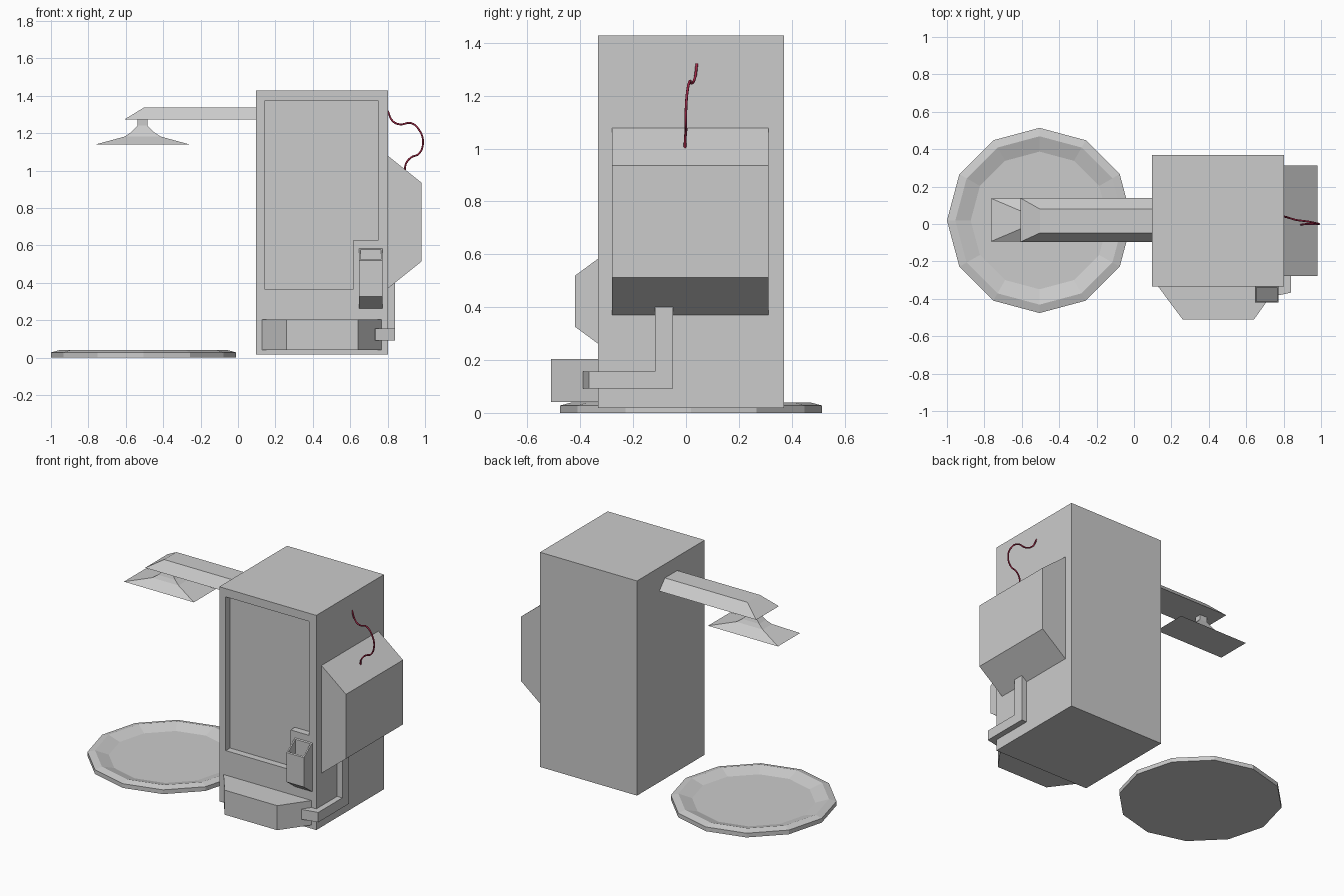
import bpy, bmesh
from math import cos, sin, tau
from mathutils import Vector

if "Cube" in bpy.data.objects:
    bpy.data.objects.remove(bpy.data.objects["Cube"])


def loft(name, rings):
    """Closed solid skinned through rings of equal point count, capped at both ends."""
    bm = bmesh.new()
    loops = [[bm.verts.new(p) for p in ring] for ring in rings]
    n = len(loops[0])
    for a, b in zip(loops, loops[1:]):
        for i in range(n):
            j = (i + 1) % n
            bm.faces.new((a[i], a[j], b[j], b[i]))
    bm.faces.new(loops[0][::-1])
    bm.faces.new(loops[-1])
    bmesh.ops.recalc_face_normals(bm, faces=bm.faces)
    mesh = bpy.data.meshes.new(name)
    bm.to_mesh(mesh)
    bm.free()
    obj = bpy.data.objects.new(name, mesh)
    bpy.context.collection.objects.link(obj)
    return obj


def prism(name, profile, axis, lo, hi):
    """Extrude a 2D profile along axis 'x' (y,z), 'y' (x,z) or 'z' (x,y)."""
    place = {'x': lambda a, b, t: (t, a, b),
             'y': lambda a, b, t: (a, t, b),
             'z': lambda a, b, t: (a, b, t)}[axis]
    return loft(name, [[place(a, b, t) for a, b in profile] for t in (lo, hi)])


def rect(x0, x1, y0, y1, z):
    return [(x0, y0, z), (x1, y0, z), (x1, y1, z), (x0, y1, z)]


FRONT, BACK = -0.333, 0.37

# Main cabinet with an L-shaped recessed front panel
cabinet = loft("cabinet", [rect(0.097, 0.802, FRONT, BACK, z) for z in (0.018, 1.428)])
cutter = prism("panel_cutter", [(0.144, 0.364), (0.615, 0.364), (0.615, 0.626),
                                (0.749, 0.626), (0.749, 1.374), (0.144, 1.374)],
               'y', FRONT - 0.1, FRONT + 0.045)
cutter.hide_render = True
cutter.hide_set(True)
cutter.display_type = 'WIRE'
cut = cabinet.modifiers.new("panel_recess", 'BOOLEAN')
cut.operation = 'DIFFERENCE'
cut.solver = 'EXACT'
cut.object = cutter

# Side tank
prism("side_tank", [(0.80, 0.369), (0.98, 0.513), (0.98, 0.936), (0.80, 1.08)],
      'y', -0.279, 0.313)

# Front base box with slanted ends
prism("base_box", [(0.128, FRONT + 0.01), (0.128, FRONT), (0.26, -0.51),
                   (0.642, -0.51), (0.768, FRONT), (0.768, FRONT + 0.01)],
      'z', 0.042, 0.203)

# Pipe from tank to base box: riser, then a run that turns the front corner
prism("pipe_riser", [(-0.117, 0.155), (-0.049, 0.155), (-0.049, 0.405), (-0.117, 0.405)],
      'x', 0.79, 0.84)
prism("pipe_run", [(0.79, -0.049), (0.84, -0.049), (0.84, -0.367), (0.735, -0.389),
                   (0.70, -0.33), (0.79, -0.33)], 'z', 0.092, 0.157)

# Slot housing with an open pocket in its sloped top
slot = prism("slot_housing", [(FRONT + 0.01, 0.262), (FRONT, 0.262), (-0.42, 0.326),
                              (-0.42, 0.519), (FRONT, 0.583), (FRONT + 0.01, 0.583)],
             'x', 0.647, 0.773)
bm = bmesh.new()
bm.from_mesh(slot.data)
bm.normal_update()
top = max(bm.faces, key=lambda f: f.normal.dot(Vector((0, -0.6, 0.8)))
          if abs(f.normal.y) > 0.3 else -1)
bmesh.ops.inset_region(bm, faces=[top], thickness=0.012)
bmesh.ops.translate(bm, verts=bmesh.ops.extrude_discrete_faces(bm, faces=[top])["faces"][0].verts,
                    vec=(0, 0, -0.12))
bm.to_mesh(slot.data)
bm.free()

# Overhead arm with hipped end
loft("arm", [rect(-0.608, 0.11, -0.096, 0.139, 1.273),
             rect(-0.503, 0.11, -0.048, 0.080, 1.337)])

# Flared rectangular head under the arm
CX, CY = -0.51, 0.022
head = [(1.139, 0.254, 0.115), (1.182, 0.096, 0.048), (1.205, 0.062, 0.035),
        (1.24, 0.027, 0.022), (1.28, 0.027, 0.022)]
loft("arm_head", [rect(CX - w, CX + w, CY - d, CY + d, z) for z, w, d in head])

# Twelve-sided floor tray: outer wall, bevelled rim, sloping inner wall
tray = [(0.495, 0.0), (0.495, 0.028), (0.45, 0.04), (0.368, 0.014)]
loft("floor_tray", [[(-0.505 + r * cos(tau * i / 12), 0.019 + r * sin(tau * i / 12), z)
                     for i in range(12)] for r, z in tray])

# Red cable looping from cabinet to tank
curve = bpy.data.curves.new("cable", 'CURVE')
curve.dimensions = '3D'
curve.bevel_depth = 0.005
curve.bevel_resolution = 2
curve.resolution_u = 6
curve.use_fill_caps = True
points = [(0.80, 0.041, 1.32), (0.828, 0.033, 1.264), (0.866, 0.022, 1.247),
          (0.925, 0.014, 1.254), (0.97, 0.005, 1.215), (0.989, 0.0, 1.15),
          (0.967, -0.001, 1.09), (0.925, 0.0, 1.07), (0.898, -0.003, 1.037),
          (0.892, -0.004, 1.0)]
spline = curve.splines.new('BEZIER')
spline.bezier_points.add(len(points) - 1)
for bp, co in zip(spline.bezier_points, points):
    bp.co = co
    bp.handle_left_type = bp.handle_right_type = 'AUTO'
red = bpy.data.materials.new("cable_red")
red.diffuse_color = (0.35, 0.02, 0.06, 1)
red.use_nodes = True
red.node_tree.nodes["Principled BSDF"].inputs["Base Color"].default_value = red.diffuse_color
curve.materials.append(red)
bpy.context.collection.objects.link(bpy.data.objects.new("cable", curve))
